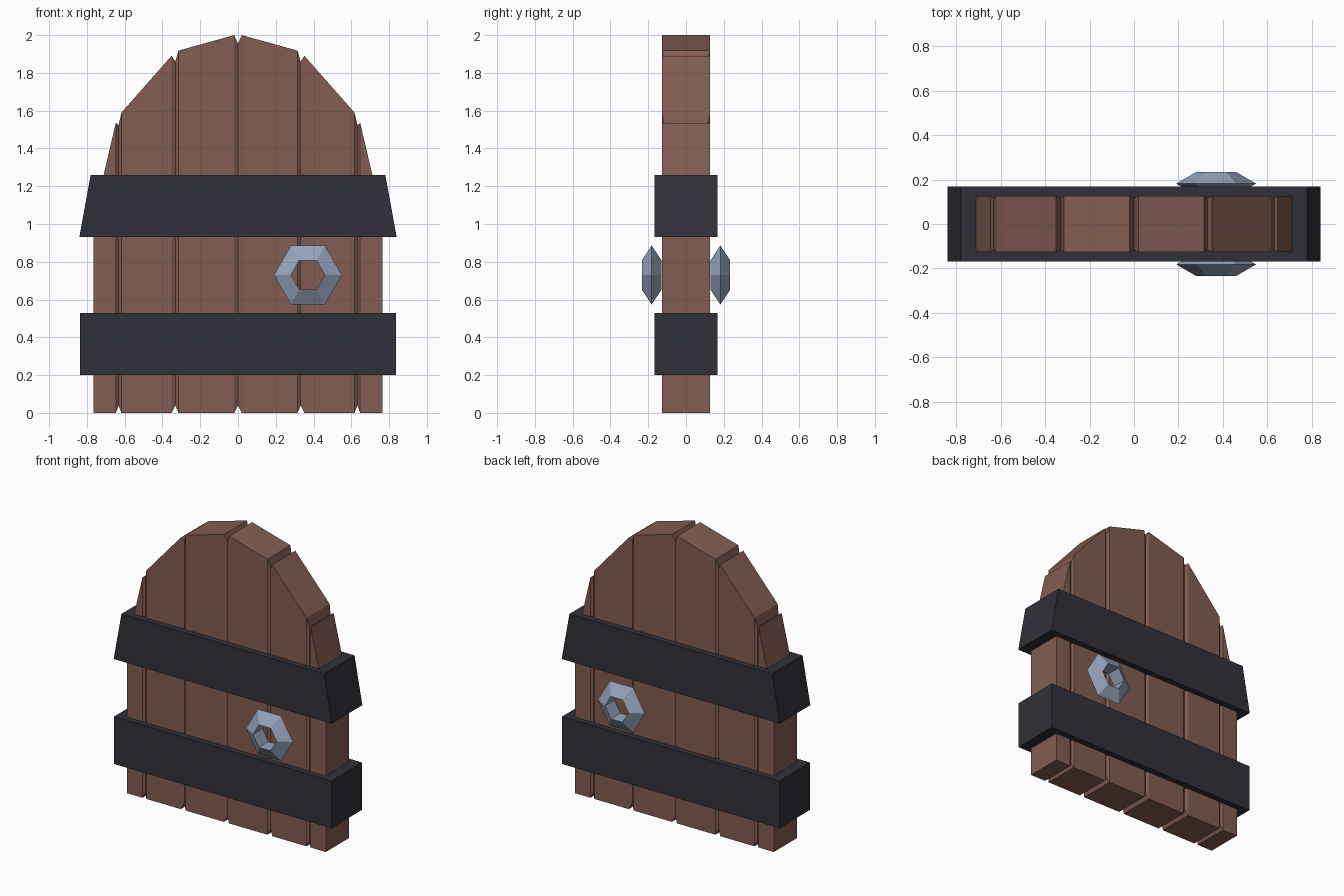
import bpy, bmesh, math

if "Cube" in bpy.data.objects:
    bpy.data.objects.remove(bpy.data.objects["Cube"])

def material(name, rgb):
    m = bpy.data.materials.new(name)
    m.diffuse_color = (*rgb, 1)
    m.use_nodes = True
    m.node_tree.nodes["Principled BSDF"].inputs["Base Color"].default_value = m.diffuse_color
    return m

WOOD = material("brown wood", (0.223, 0.109, 0.082))
IRON = material("dark iron", (0.030, 0.030, 0.041))
STEEL = material("blue grey steel", (0.305, 0.381, 0.515))

def build(name, verts, faces, mat):
    me = bpy.data.meshes.new(name)
    me.from_pydata(verts, [], faces)
    bm = bmesh.new()
    bm.from_mesh(me)
    bmesh.ops.recalc_face_normals(bm, faces=bm.faces)
    bm.to_mesh(me)
    bm.free()
    me.materials.append(mat)
    ob = bpy.data.objects.new(name, me)
    bpy.context.collection.objects.link(ob)
    return ob

def strip(name, columns, mat):
    """Closed slab from columns of (x, half depth, bottom z, top z)."""
    verts, faces = [], []
    for x, y, zb, zt in columns:
        verts += [(x, -y, zb), (x, y, zb), (x, y, zt), (x, -y, zt)]
    for i in range(len(columns) - 1):
        a, b = 4 * i, 4 * i + 4
        faces += [(a + k, a + (k + 1) % 4, b + (k + 1) % 4, b + k) for k in range(4)]
    n = 4 * (len(columns) - 1)
    faces += [(0, 1, 2, 3), (n, n + 1, n + 2, n + 3)]
    return build(name, verts, faces, mat)

# Arched door: planks with V grooves all round, mirrored about the middle
D, G, N = 0.127, 0.115, 0.04
half = [(0.02, D, 0, 2.0), (0.315, D, 0, 1.918), (0.332, G, N, 1.86),
        (0.352, D, 0, 1.89), (0.617, D, 0, 1.59), (0.632, G, N, 1.525),
        (0.647, D, 0, 1.535), (0.765, D, 0, 1.03)]
left = [(-x, y, zb, zt) for x, y, zb, zt in reversed(half)]
strip("door_planks", left + [(0, G, N, 1.955)] + half, WOOD)

# Iron bands wrapped around the door; the upper one tapers
def band(name, z0, z1, w0, w1, y=0.168):
    verts = [(sx * w, sy * y, z) for z, w in ((z0, w0), (z1, w1))
             for sx, sy in ((-1, -1), (1, -1), (1, 1), (-1, 1))]
    faces = [(0, 1, 2, 3), (4, 5, 6, 7)]
    faces += [(k, (k + 1) % 4, (k + 1) % 4 + 4, k + 4) for k in range(4)]
    build(name, verts, faces, IRON)

band("lower_band", 0.20, 0.53, 0.837, 0.837)
band("upper_band", 0.93, 1.26, 0.84, 0.78)

# Six-sided ring handles with triangular section, one on each face
def ring(name, cy):
    section = [(0.18, 0), (0.09, 0.052), (0.09, -0.052)]
    verts, faces = [], []
    for i in range(6):
        a = math.tau * i / 6
        verts += [(0.37 + r * math.cos(a), cy + dy, 0.73 + r * math.sin(a))
                  for r, dy in section]
        p, q = 3 * i, 3 * ((i + 1) % 6)
        faces += [(p + k, p + (k + 1) % 3, q + (k + 1) % 3, q + k) for k in range(3)]
    build(name, verts, faces, STEEL)

ring("front_handle", -0.182)
ring("back_handle", 0.182)
